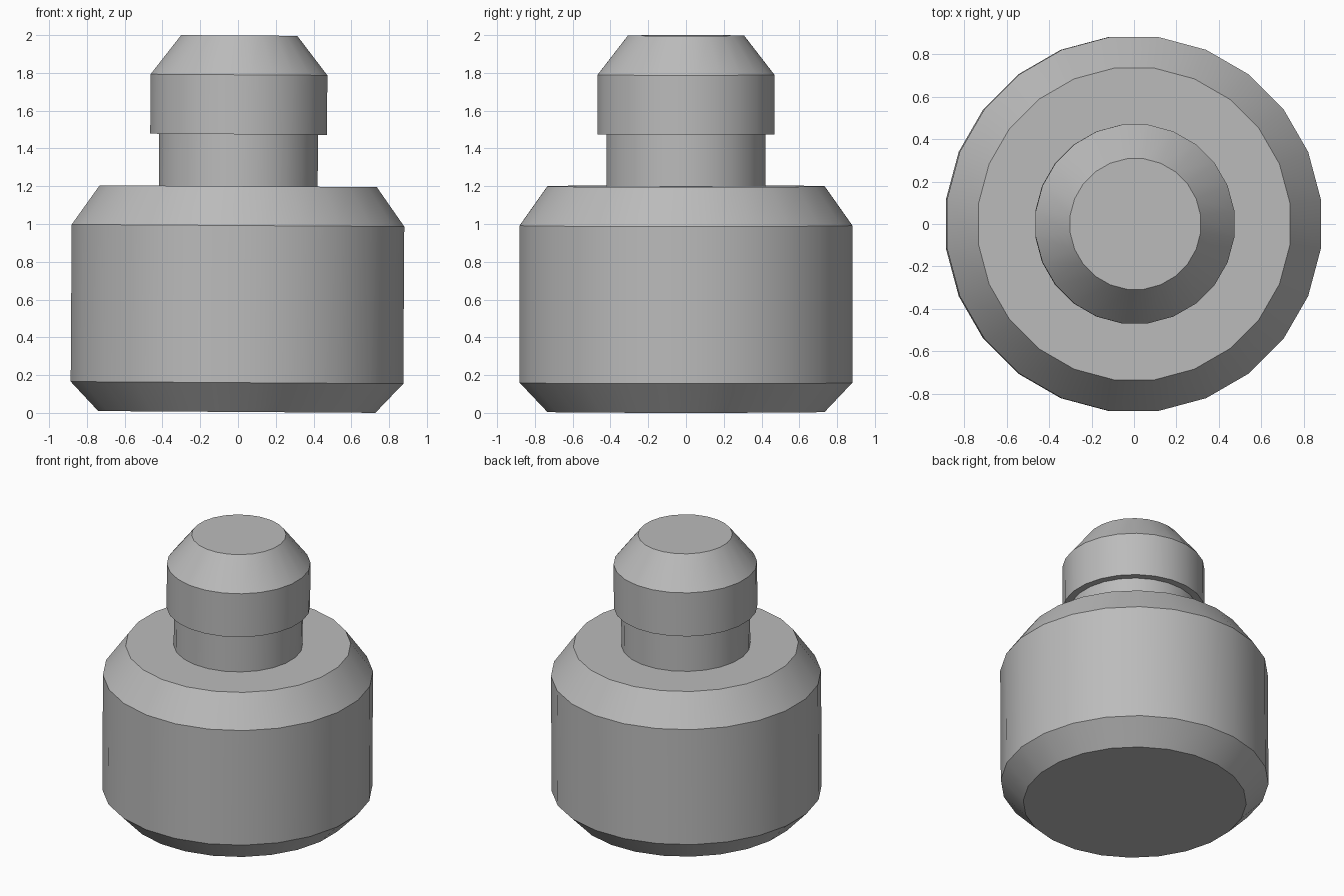
import bpy
import bmesh
import math
from mathutils import Matrix

SIDES = 24
TILT = 0.0065  # slight lean towards +x
STEP = 2 * math.pi / SIDES

cube = bpy.data.objects.get("Cube")
if cube:
    bpy.data.objects.remove(cube, do_unlink=True)

grey = bpy.data.materials.new("plain_grey")
grey.use_nodes = True
colour = (0.5, 0.5, 0.5, 1)
grey.diffuse_color = colour
grey.node_tree.nodes["Principled BSDF"].inputs["Base Color"].default_value = colour


def lathe(name, profile, cap_bottom):
    """Turn a (radius, height) profile about the upright axis."""
    bm = bmesh.new()
    rings = [[bm.verts.new((r * math.cos((i + 0.5) * STEP),
                            r * math.sin((i + 0.5) * STEP), z))
              for i in range(SIDES)] for r, z in profile]
    for low, high in zip(rings, rings[1:]):
        for i in range(SIDES):
            j = (i + 1) % SIDES
            bm.faces.new((low[i], low[j], high[j], high[i]))
    bm.faces.new(rings[-1])
    if cap_bottom:
        bm.faces.new(rings[0][::-1])
    # Lean about the middle of the whole model
    lean = (Matrix.Translation((0, 0, 1)) @ Matrix.Rotation(TILT, 4, 'Y')
            @ Matrix.Translation((0, 0, -1)))
    bm.transform(lean)
    mesh = bpy.data.meshes.new(name)
    bm.to_mesh(mesh)
    bm.free()
    mesh.materials.append(grey)
    obj = bpy.data.objects.new(name, mesh)
    bpy.context.collection.objects.link(obj)
    bpy.ops.object.select_all(action='DESELECT')
    obj.select_set(True)
    bpy.context.view_layer.objects.active = obj
    bpy.ops.object.shade_smooth_by_angle(angle=math.radians(30))


# Wide drum with bevelled top and bottom rims
lathe("body", [(0.74, 0.005), (0.888, 0.16), (0.888, 0.992), (0.74, 1.2)], True)

# Narrow neck carrying an overhanging collar with a bevelled tip
lathe("stem", [(0.424, 1.2), (0.424, 1.475), (0.472, 1.475),
               (0.472, 1.79), (0.31, 1.998)], False)
